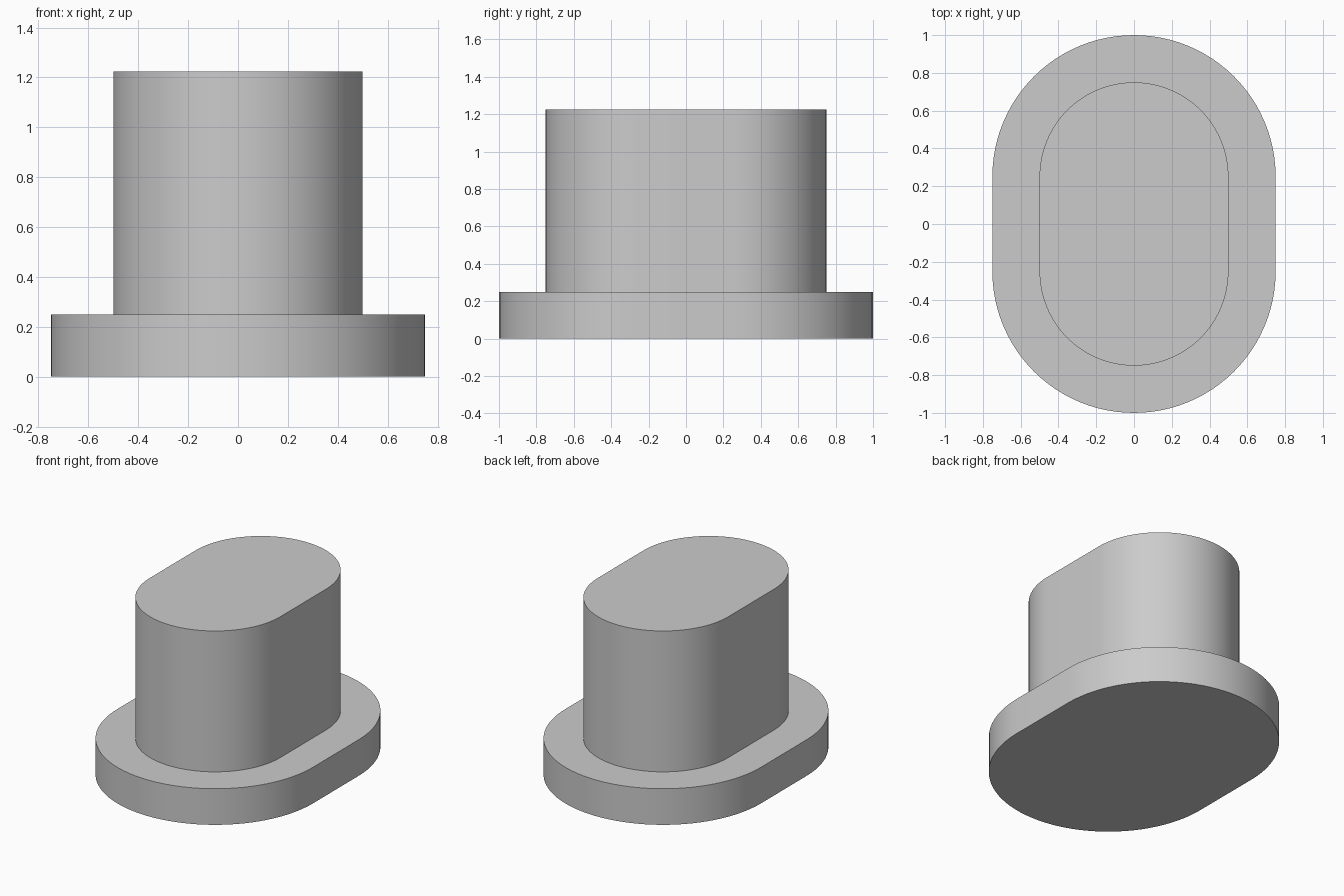
import bpy
import bmesh
from math import cos, sin, pi, radians

if "Cube" in bpy.data.objects:
    bpy.data.objects.remove(bpy.data.objects["Cube"], do_unlink=True)

STRAIGHT = 0.25   # half length of the straight sides
SEGMENTS = 48     # steps in each rounded end

grey = bpy.data.materials.new("plain grey")
grey.use_nodes = True
grey.diffuse_color = (0.6, 0.6, 0.6, 1)
grey.node_tree.nodes["Principled BSDF"].inputs["Base Color"].default_value = (0.6, 0.6, 0.6, 1)


def oblong(name, radius, bottom, top):
    """Upright prism with two straight sides and two half-round ends."""
    bm = bmesh.new()
    outline = []
    for start, offset in ((0, STRAIGHT), (pi, -STRAIGHT)):
        for i in range(SEGMENTS + 1):
            a = start + pi * i / SEGMENTS
            outline.append(bm.verts.new((radius * cos(a), radius * sin(a) + offset, bottom)))
    base = bm.faces.new(outline)
    lifted = bmesh.ops.extrude_face_region(bm, geom=[base], use_keep_orig=True)
    verts = [g for g in lifted["geom"] if isinstance(g, bmesh.types.BMVert)]
    bmesh.ops.translate(bm, verts=verts, vec=(0, 0, top - bottom))
    bmesh.ops.recalc_face_normals(bm, faces=bm.faces)
    mesh = bpy.data.meshes.new(name)
    bm.to_mesh(mesh)
    bm.free()
    mesh.materials.append(grey)
    obj = bpy.data.objects.new(name, mesh)
    bpy.context.collection.objects.link(obj)
    # Smooth the rounded wall, keep the rims sharp
    bpy.ops.object.select_all(action='DESELECT')
    obj.select_set(True)
    bpy.context.view_layer.objects.active = obj
    bpy.ops.object.shade_smooth_by_angle(angle=radians(30))


# Wide flange at the foot, narrower plug standing on it
oblong("base_flange", 0.75, 0, 0.25)
oblong("upright_plug", 0.5, 0.25, 1.225)
